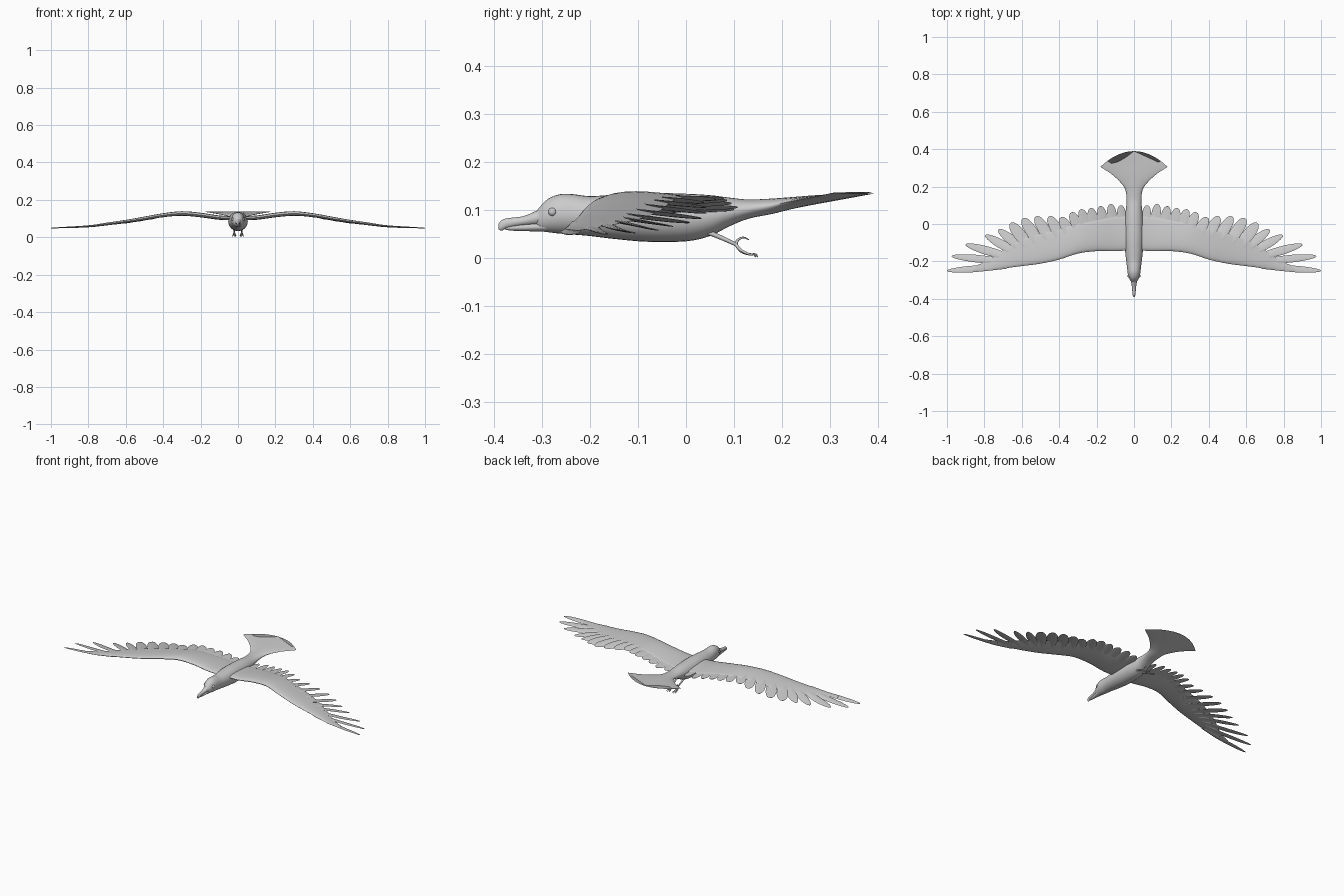
import bpy, bmesh
from math import sin, cos, pi, hypot, sqrt

if "Cube" in bpy.data.objects:
    bpy.data.objects.remove(bpy.data.objects["Cube"])


def smooth_rows(rows, n=4):
    """Catmull-Rom interpolation of table rows."""
    out = []
    for i in range(len(rows) - 1):
        p = [rows[max(0, min(len(rows) - 1, i + k))] for k in (-1, 0, 1, 2)]
        for j in range(n):
            t = j / n
            out.append([0.5 * (2 * b + (c - a) * t + (2 * a - 5 * b + 4 * c - d) * t * t
                               + (3 * b - a - 3 * c + d) * t ** 3) for a, b, c, d in zip(*p)])
    return out + [list(rows[-1])]


def loft(bm, rings):
    """Skin a list of closed rings and cap both ends."""
    vs = [[bm.verts.new(p) for p in r] for r in rings]
    n = len(vs[0])
    for a, b in zip(vs, vs[1:]):
        for i in range(n):
            bm.faces.new((a[i], a[(i + 1) % n], b[(i + 1) % n], b[i]))
    bm.faces.new(vs[0][::-1])
    bm.faces.new(vs[-1])


def finish(name, bm, mirror=False):
    bmesh.ops.recalc_face_normals(bm, faces=bm.faces[:])
    me = bpy.data.meshes.new(name)
    bm.to_mesh(me)
    bm.free()
    ob = bpy.data.objects.new(name, me)
    bpy.context.collection.objects.link(ob)
    if mirror:
        ob.modifiers.new("mirror", "MIRROR").use_mirror_merge = False
    bpy.ops.object.select_all(action='DESELECT')
    ob.select_set(True)
    bpy.context.view_layer.objects.active = ob
    bpy.ops.object.shade_smooth_by_angle(angle=0.9)
    return ob


def hull(name, rows, n=28):
    """Rows: y, rear bulge, half width, bottom z, top z."""
    bm = bmesh.new()
    rings = []
    for y, b, w, z0, z1 in smooth_rows(rows):
        rings.append([(w * cos(a), y + b * sin(a) ** 2, (z0 + z1) / 2 + (z1 - z0) / 2 * sin(a))
                      for a in (2 * pi * i / n for i in range(n))])
    loft(bm, rings)
    return finish(name, bm)


# Head, body and fanned tail in one sweep
hull("body_and_tail", [
    (-.312, 0, .011, .064, .096), (-.305, 0, .018, .057, .106), (-.288, 0, .027, .054, .123),
    (-.262, 0, .034, .051, .133), (-.235, 0, .037, .049, .133), (-.20, 0, .041, .046, .129),
    (-.15, 0, .047, .040, .132), (-.08, 0, .052, .034, .136), (0, 0, .051, .035, .134),
    (.05, 0, .047, .046, .131), (.09, 0, .042, .066, .126), (.13, 0, .040, .082, .122),
    (.17, .01, .043, .092, .124), (.20, .02, .055, .102, .127), (.235, .035, .085, .112, .131),
    (.27, .055, .125, .122, .134), (.305, .085, .18, .134, .138)])

# Upper beak with hooked tip, and lower beak
hull("upper_beak", [
    (-.39, 0, .003, .060, .072), (-.384, 0, .006, .057, .079), (-.372, 0, .008, .062, .083),
    (-.34, 0, .011, .067, .087), (-.315, 0, .015, .068, .097), (-.29, 0, .02, .068, .108)], 16)
hull("lower_beak", [
    (-.376, 0, .004, .059, .065), (-.36, 0, .007, .057, .069), (-.33, 0, .011, .056, .072),
    (-.29, 0, .018, .055, .076)], 16)

# Eyes
bm = bmesh.new()
bmesh.ops.create_uvsphere(bm, u_segments=16, v_segments=10, radius=.009)
bmesh.ops.translate(bm, verts=bm.verts[:], vec=(.026, -.278, .096))
finish("eyes", bm, True)

# Wing panel rows: x, leading edge y, trailing edge y, centre z, half thickness
WING = smooth_rows([
    (.02, -.14, .04, .102, .013), (.1, -.145, .04, .105, .014), (.2, -.145, .02, .119, .015),
    (.3, -.158, 0, .127, .015), (.4, -.19, -.03, .118, .013), (.5, -.212, -.05, .101, .012),
    (.6, -.225, -.085, .085, .010), (.7, -.238, -.14, .072, .008),
    (.78, -.25, -.195, .062, .005), (.86, -.255, -.228, .057, .003)])


def wing_z(x):
    for a, b in zip(WING, WING[1:]):
        if x <= b[0]:
            return a[3] + (b[3] - a[3]) * (x - a[0]) / (b[0] - a[0])
    return .057 - (x - .86) * .04


bm = bmesh.new()
loft(bm, [[(x, le + (te - le) * (1 - cos(a)) / 2, z + h * sin(a) * (.75 + .35 * cos(a)))
           for a in (2 * pi * i / 20 for i in range(20))] for x, le, te, z, h in WING])
finish("wing_panels", bm, True)


def feather(bm, rx, ry, tx, ty, w, blunt):
    """Flat vane from root to tip, slightly tilted so neighbours overlap."""
    L = hypot(tx - rx, ty - ry)
    dx, dy = (tx - rx) / L, (ty - ry) / L
    rings = []
    for k in range(15):
        t = sin(k / 14 * pi / 2)
        vane = (.55 + .45 * min(1, t / .6)) * sqrt(max(0, 1 - t ** blunt)) + .02
        th = .005 * (1 - .75 * t)
        ring = []
        for i in range(10):
            a = 2 * pi * i / 10
            s = w * vane * cos(a)
            x, y = rx + dx * L * t + dy * s, ry + dy * L * t - dx * s
            ring.append((x, y, wing_z(rx + dx * L * t) - .002 + .18 * s + th * sin(a)))
        rings.append(ring)
    loft(bm, rings)


# Secondary feathers along the trailing edge
bm = bmesh.new()
tips = [(.07, .1), (.125, .107), (.18, .095), (.233, .085), (.285, .078), (.335, .062),
        (.392, .035), (.455, .04), (.525, .04), (.595, .03), (.66, .005)]
for i, (x, y) in enumerate(tips):
    f = i / 10
    feather(bm, x - .01 - .12 * f, -.07 - .09 * f * f, x, y, .026 + .006 * f, 6)
finish("secondary_feathers", bm, True)

# Spread primary feathers at the wing tip
bm = bmesh.new()
for rx, ry, tx, ty, w in [(.56, -.16, .725, -.03, .028), (.59, -.175, .795, -.06, .026),
                          (.62, -.19, .9, -.11, .025), (.64, -.205, .975, -.172, .022),
                          (.68, -.228, .999, -.25, .019)]:
    feather(bm, rx, ry, tx, ty, w, 3.5)
finish("primary_feathers", bm, True)


# Legs and curled toes as tapered tubes
def tube(name, pts, r0, r1):
    cu = bpy.data.curves.new(name, 'CURVE')
    cu.dimensions = '3D'
    cu.bevel_depth = 1
    cu.bevel_resolution = 2
    cu.use_fill_caps = True
    sp = cu.splines.new('POLY')
    path = smooth_rows(pts, 3)
    sp.points.add(len(path) - 1)
    for i, p in enumerate(path):
        sp.points[i].co = (*p, 1)
        sp.points[i].radius = r0 + (r1 - r0) * i / (len(path) - 1)
    ob = bpy.data.objects.new(name, cu)
    bpy.context.collection.objects.link(ob)


for side, s in (("left", 1), ("right", -1)):
    tube(side + "_leg", [(s * .02, .03, .06), (s * .02, .07, .044), (s * .02, .107, .027)], .006, .0035)
    tube(side + "_rear_toe", [(s * .02, .104, .028), (s * .02, .108, .038), (s * .02, .12, .043),
                              (s * .02, .131, .038)], .0035, .001)
    for k in (-1, 0, 1):
        c = s * .02
        tube(side + "_toe_%d" % (k + 2), [(c, .104, .028), (c + k * .005, .115, .014 + abs(k) * .002),
             (c + k * .008, .132, .008), (c + k * .009, .145 - abs(k) * .004, .008),
             (c + k * .009, .149 - abs(k) * .004, .002)], .0035, .0012)
